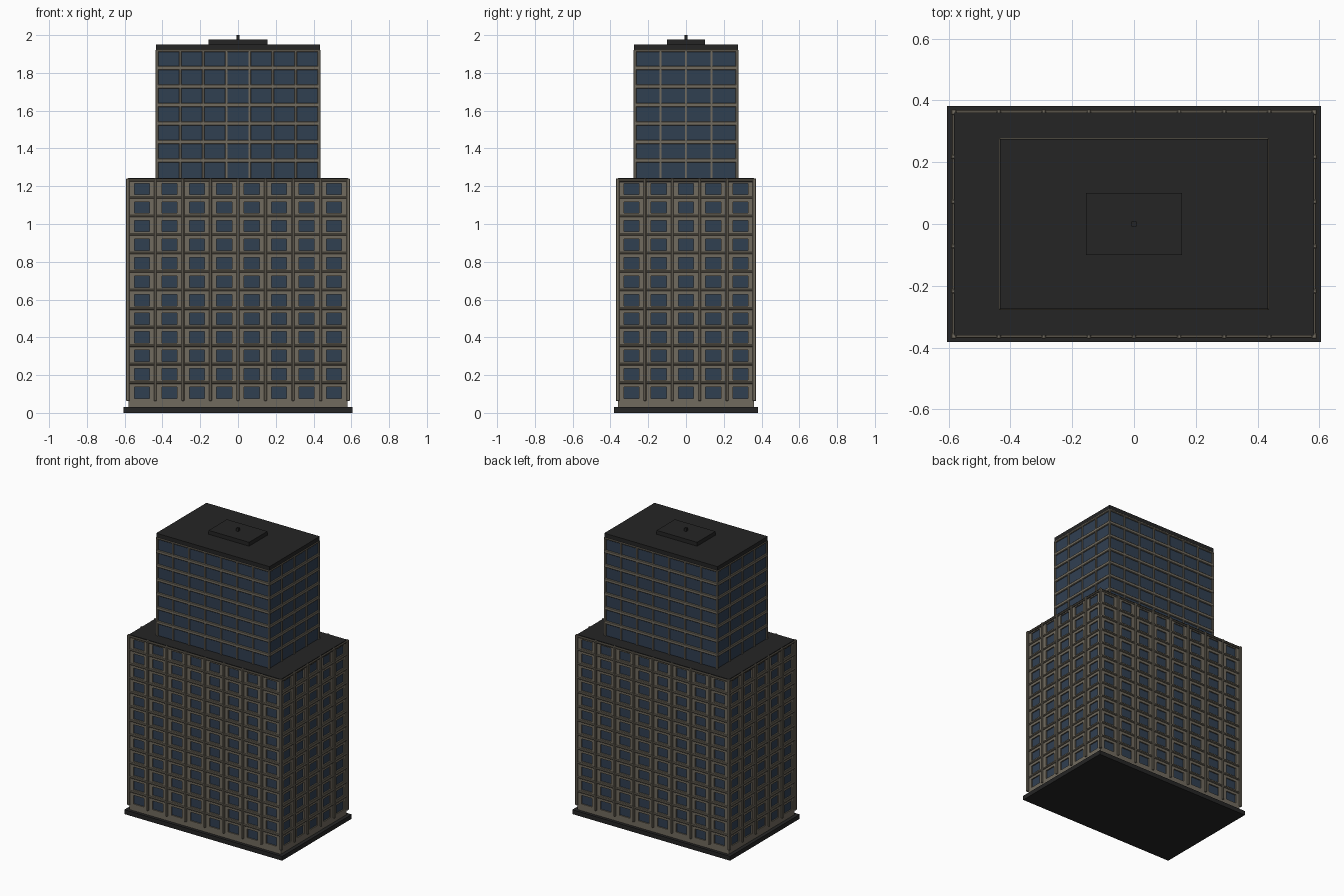
import bpy, bmesh
from mathutils import Vector, Matrix

if "Cube" in bpy.data.objects:
    bpy.data.objects.remove(bpy.data.objects["Cube"])


def material(name, rgb):
    m = bpy.data.materials.new(name)
    m.diffuse_color = (*rgb, 1)
    m.use_nodes = True
    m.node_tree.nodes["Principled BSDF"].inputs["Base Color"].default_value = m.diffuse_color
    return m


STONE = material("warm_stone", (0.165, 0.145, 0.112))
GLASS = material("blue_glass", (0.030, 0.050, 0.083))
DARK = material("dark_roofing", (0.018, 0.018, 0.018))


def finish(name, bm, *mats):
    me = bpy.data.meshes.new(name)
    bm.to_mesh(me)
    bm.free()
    for m in mats:
        me.materials.append(m)
    ob = bpy.data.objects.new(name, me)
    bpy.context.collection.objects.link(ob)
    return ob


def add_box(bm, hx, hy, z0, z1, x=0, y=0, bevel=0):
    """Box from half sizes and a height range, optionally chamfered."""
    t = bmesh.new()
    mat = Matrix.Translation((x, y, (z0 + z1) / 2)) @ Matrix.Diagonal((2 * hx, 2 * hy, z1 - z0, 1))
    bmesh.ops.create_cube(t, size=1, matrix=mat)
    if bevel:
        bmesh.ops.bevel(t, geom=t.edges[:], offset=bevel, segments=1, affect='EDGES')
    tmp = bpy.data.meshes.new("tmp")
    t.to_mesh(tmp)
    t.free()
    bm.from_mesh(tmp)
    bpy.data.meshes.remove(tmp)


def box(name, mat, *args, **kw):
    bm = bmesh.new()
    add_box(bm, *args, **kw)
    return finish(name, bm, mat)


def uprights(name, hx, hy, nx, ny, z0, z1, half, depth, bevel):
    """Vertical ribs at every bay line round a rectangle, corners included."""
    bm = bmesh.new()
    for i in range(nx + 1):
        for j in range(ny + 1):
            if i in (0, nx) or j in (0, ny):
                x, y = hx * (2 * i / nx - 1), hy * (2 * j / ny - 1)
                add_box(bm, depth if i in (0, nx) else half,
                        depth if j in (0, ny) else half, z0, z1, x, y, bevel)
    return finish(name, bm, STONE)


def bands(name, hx, hy, half, levels, bevel):
    """Horizontal floor ledges running all the way round."""
    bm = bmesh.new()
    for z in levels:
        add_box(bm, hx, hy, z - half, z + half, bevel=bevel)
    return finish(name, bm, STONE)


FLOOR = 0.098
BASE, SETBACK = 0.062, 1.238
LX, LY = 0.581, 0.361          # lower block wall half sizes
TX, TY = 0.429, 0.270          # upper tower glass half sizes

# Base slab and plain footing below the first floor
box("base_slab", DARK, 0.605, 0.381, 0, 0.03)
box("footing", STONE, 0.58, 0.36, 0.028, BASE + 0.002)


# Lower walls: every bay is a stone frame round a recessed window
def punched_walls():
    bm = bmesh.new()
    sides = [((0, -1), LX, LY, 8), ((1, 0), LY, LX, 5),
             ((0, 1), LX, LY, 8), ((-1, 0), LY, LX, 5)]
    for (nx, ny), half, dist, count in sides:
        normal, along = Vector((nx, ny, 0)), Vector((-ny, nx, 0))
        pitch = 2 * half / count

        def rect(u, z, w, h, depth):
            return [bm.verts.new(normal * (dist - depth) + along * (u + a * w) + Vector((0, 0, z + b * h)))
                    for a, b in ((-1, -1), (1, -1), (1, 1), (-1, 1))]
        for c in range(count):
            for r in range(12):
                u, z = -half + (c + 0.5) * pitch, BASE + (r + 0.5) * FLOOR
                outer = rect(u, z, pitch / 2, FLOOR / 2, 0)
                lip = rect(u, z - 0.004, 0.040, 0.030, 0)
                pane = rect(u, z - 0.004, 0.040, 0.030, 0.008)
                for k in range(4):
                    n = (k + 1) % 4
                    bm.faces.new((outer[k], outer[n], lip[n], lip[k]))
                    bm.faces.new((lip[k], lip[n], pane[n], pane[k]))
                bm.faces.new(pane).material_index = 1
    bmesh.ops.remove_doubles(bm, verts=bm.verts[:], dist=1e-5)
    return finish("lower_walls", bm, STONE, GLASS)


punched_walls()
uprights("lower_ribs", 0.583, 0.362, 8, 5, BASE, 1.242, 0.007, 0.009, 0.003)
bands("lower_ledges", 0.588, 0.368, 0.006,
      [BASE + FLOOR * i for i in range(1, 12)] + [SETBACK - 0.007], 0.003)
box("setback_roof", DARK, 0.582, 0.361, 1.22, 1.2425)

# Upper tower: glass body wrapped by ribs and floor bands
box("tower_glass", GLASS, TX, TY, 1.23, 1.93)
uprights("tower_ribs", TX, TY, 7, 4, 1.235, 1.922, 0.0065, 0.007, 0.002)
bands("tower_bands", 0.437, 0.278, 0.011, [SETBACK + FLOOR * i for i in range(1, 7)], 0.003)
bands("tower_top_band", 0.437, 0.278, 0.006, [1.917], 0.003)

# Roof cap, plant room and short mast
box("roof_cap", DARK, 0.434, 0.275, 1.921, 1.951)
box("plant_room", DARK, 0.155, 0.1, 1.95, 1.978)
box("mast", DARK, 0.008, 0.008, 1.977, 2.0)
